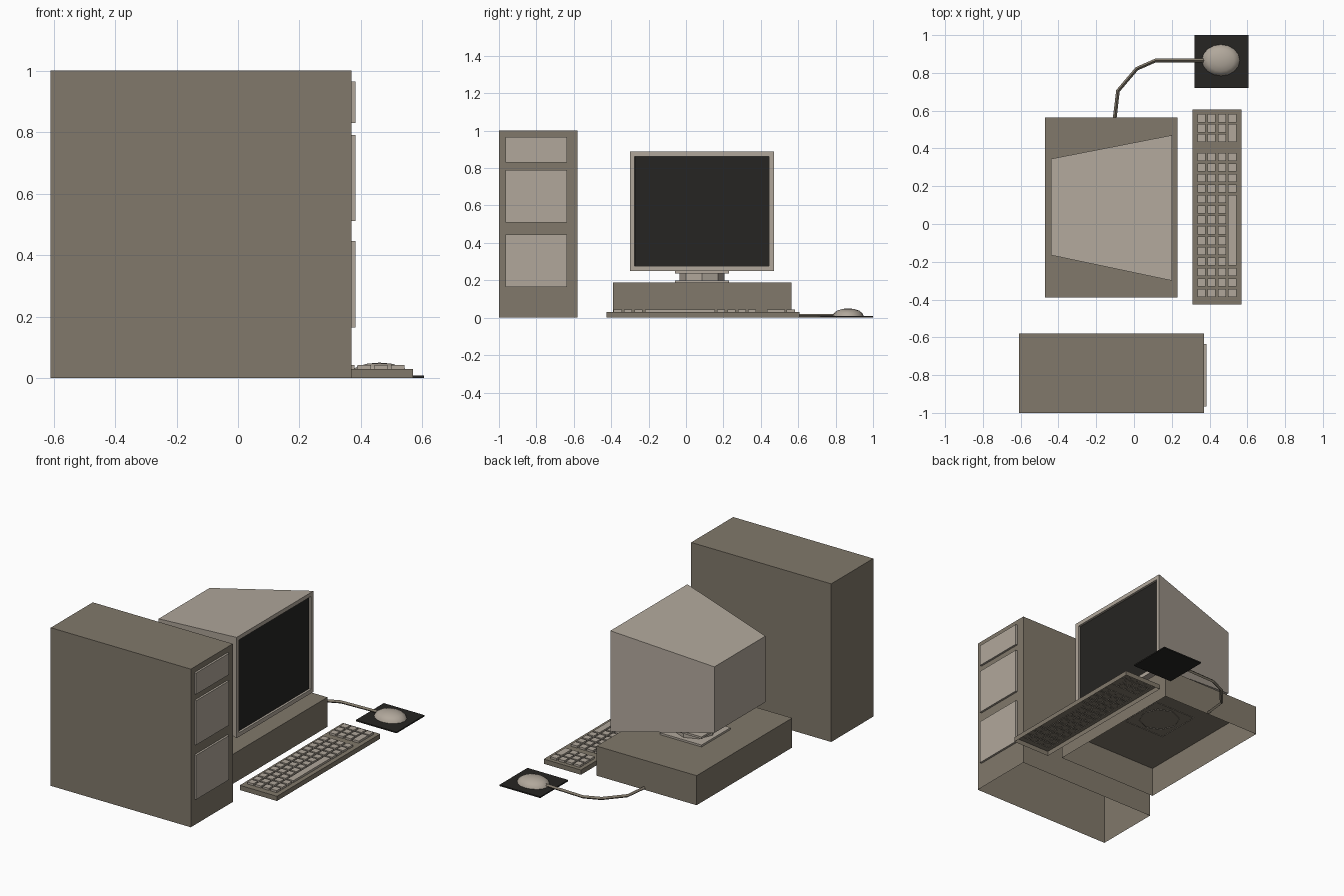
import bpy, bmesh, math
from mathutils import Matrix

if "Cube" in bpy.data.objects:
    bpy.data.objects.remove(bpy.data.objects["Cube"])


def material(name, rgb):
    m = bpy.data.materials.new(name)
    m.diffuse_color = (*rgb, 1)
    m.use_nodes = True
    m.node_tree.nodes["Principled BSDF"].inputs["Base Color"].default_value = m.diffuse_color
    return m


TAUPE = material("taupe_case", (0.22, 0.19, 0.145))
BEIGE = material("pale_beige", (0.44, 0.39, 0.33))
BLACK = material("near_black", (0.019, 0.018, 0.016))


def finish(name, bm, *mats):
    me = bpy.data.meshes.new(name)
    bm.to_mesh(me)
    bm.free()
    ob = bpy.data.objects.new(name, me)
    bpy.context.collection.objects.link(ob)
    for m in mats:
        me.materials.append(m)
    return ob


def add_box(bm, x, y, z, open_bottom=False):
    """Box from (min, max) ranges, optionally a shell with no floor."""
    size = [r[1] - r[0] for r in (x, y, z)]
    mid = [(r[0] + r[1]) / 2 for r in (x, y, z)]
    mat = Matrix.Translation(mid) @ Matrix.Diagonal((*size, 1))
    verts = bmesh.ops.create_cube(bm, size=1, matrix=mat)["verts"]
    if open_bottom:
        faces = {f for v in verts for f in v.link_faces}
        floor = min(faces, key=lambda f: f.calc_center_median().z)
        bmesh.ops.delete(bm, geom=[floor], context="FACES_ONLY")


def box(name, x, y, z, mat, open_bottom=False):
    bm = bmesh.new()
    add_box(bm, x, y, z, open_bottom)
    return finish(name, bm, mat)


# Tower case with three drive covers on its +x end
box("tower_case", (-0.61, 0.37), (-1, -0.58), (0, 1), TAUPE, True)
for i, z in enumerate([(0.165, 0.445), (0.51, 0.79), (0.83, 0.965)]):
    box(f"drive_cover_{i + 1}", (0.368, 0.383), (-0.965, -0.635), z, BEIGE)

# Flat case under the monitor
box("monitor_base", (-0.47, 0.23), (-0.39, 0.565), (0, 0.187), TAUPE, True)

# Monitor stand: two square plates, an octagonal column and a neck
CX, CY = -0.125, 0.085
for name, z in (("stand_lower_plate", (0.184, 0.199)), ("stand_upper_plate", (0.237, 0.25))):
    box(name, (CX - 0.145, CX + 0.145), (CY - 0.145, CY + 0.145), z, BEIGE, z[0] < 0.2)
bm = bmesh.new()
bmesh.ops.create_cone(bm, cap_ends=False, segments=8, radius1=0.12, radius2=0.12,
                      depth=0.13, matrix=Matrix.Translation((CX, CY, 0.249)))
finish("stand_column", bm, BEIGE)

# Monitor housing: tapered body with a recessed screen
bm = bmesh.new()
rings = []
for x, (y0, y1), (z0, z1) in ((0.2, (-0.30, 0.47), (0.25, 0.888)),
                              (-0.44, (-0.165, 0.345), (0.365, 0.783))):
    rings.append([bm.verts.new((x, y, z)) for y, z in
                  ((y0, z0), (y1, z0), (y1, z1), (y0, z1))])
front, back = rings
screen = bm.faces.new(front)
bm.faces.new(back[::-1])
for i in range(4):
    j = (i + 1) % 4
    bm.faces.new((front[j], front[i], back[i], back[j]))
bmesh.ops.recalc_face_normals(bm, faces=bm.faces)
bmesh.ops.inset_region(bm, faces=[screen], thickness=0.036)
bmesh.ops.inset_region(bm, faces=[screen], thickness=0.001, depth=-0.013)
screen.material_index = 1
finish("monitor", bm, BEIGE, BLACK)

# Keyboard tray
box("keyboard_body", (0.31, 0.57), (-0.425, 0.607), (0, 0.03), TAUPE, True)

# Keys: a 14-row main block and a 3-row number pad, four keys wide
bm = bmesh.new()
COLS = [0.357, 0.411, 0.465, 0.520]
main_rows = [0.354 - 0.0553 * i for i in range(14)]
pad_rows = [0.56, 0.507, 0.455]
H = 0.0215
KEY_Z = (0.028, 0.043)


def key(x, y0, y1):
    add_box(bm, (x - H, x + H), (y0 - H, y1 + H), KEY_Z, True)


for c, x in enumerate(COLS):
    for i, y in enumerate(main_rows):
        if c < 3 or i < 4 or i > 10:
            key(x, y, y)
    for i, y in enumerate(pad_rows):
        if c < 3 or i == 0:
            key(x, y, y)
key(COLS[3], main_rows[10], main_rows[4])   # space bar
key(COLS[3], pad_rows[2], pad_rows[1])      # tall pad key
finish("keyboard_keys", bm, BEIGE)

# Mouse mat
box("mouse_mat", (0.32, 0.605), (0.72, 1.0), (0, 0.008), BLACK)

# Mouse: flattened half ellipsoid
bm = bmesh.new()
bmesh.ops.create_uvsphere(bm, u_segments=16, v_segments=8, radius=1)
bmesh.ops.bisect_plane(bm, geom=bm.verts[:] + bm.edges[:] + bm.faces[:], dist=1e-4,
                       plane_co=(0, 0, 0), plane_no=(0, 0, -1), clear_outer=True)
bmesh.ops.transform(bm, verts=bm.verts, matrix=Matrix.Translation((0.46, 0.867, 0.008))
                    @ Matrix.Diagonal((0.1, 0.083, 0.042, 1)))
for f in bm.faces:
    f.smooth = True
finish("mouse", bm, BEIGE)

# Mouse cable from the base to the mouse
cu = bpy.data.curves.new("mouse_cable", "CURVE")
cu.dimensions = "3D"
cu.bevel_depth = 0.01
cu.bevel_resolution = 0
cu.use_fill_caps = True
path = [(-0.102, 0.56, 0.011), (-0.085, 0.705, 0.011), (0.015, 0.822, 0.011),
        (0.115, 0.866, 0.012), (0.39, 0.866, 0.018)]
sp = cu.splines.new("POLY")
sp.points.add(len(path) - 1)
for p, co in zip(sp.points, path):
    p.co = (*co, 1)
sp.use_smooth = False
cu.materials.append(TAUPE)
bpy.context.collection.objects.link(bpy.data.objects.new("mouse_cable", cu))
